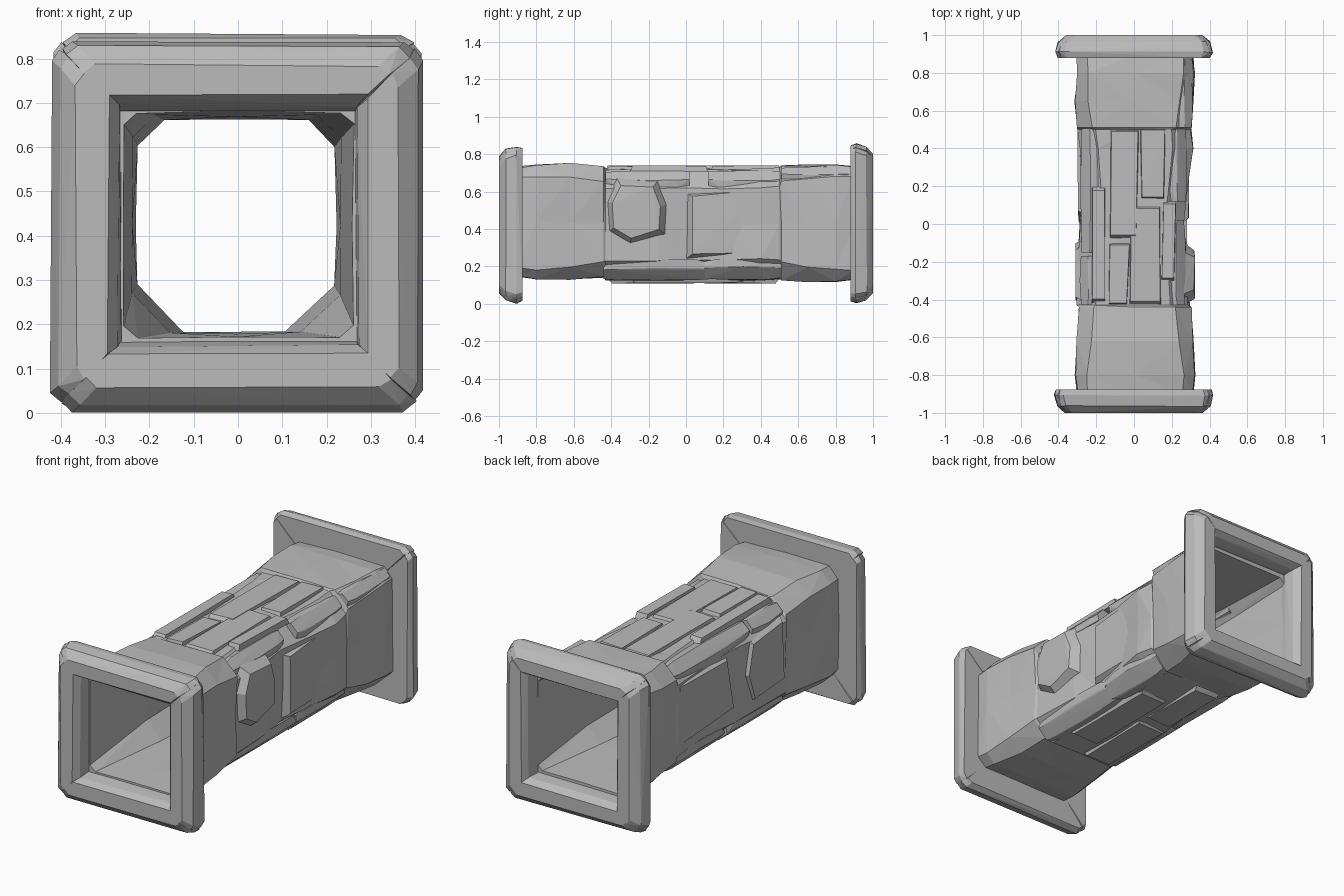
import bpy, bmesh, random
from mathutils import Vector

random.seed(4)
if "Cube" in bpy.data.objects:
    bpy.data.objects.remove(bpy.data.objects["Cube"], do_unlink=True)

stone = bpy.data.materials.new("grey stone")
stone.use_nodes = True
stone.diffuse_color = (0.5, 0.5, 0.5, 1)
bsdf = stone.node_tree.nodes["Principled BSDF"]
bsdf.inputs["Base Color"].default_value = (0.5, 0.5, 0.5, 1)
bsdf.inputs["Roughness"].default_value = 0.9


def wobble(amount):
    return random.uniform(-amount, amount)


def finish(name, bm):
    bmesh.ops.recalc_face_normals(bm, faces=bm.faces)
    mesh = bpy.data.meshes.new(name)
    bm.to_mesh(mesh)
    bm.free()
    mesh.materials.append(stone)
    obj = bpy.data.objects.new(name, mesh)
    bpy.context.collection.objects.link(obj)
    return obj


def hull(name, points):
    """Convex chiselled block around a set of points."""
    bm = bmesh.new()
    for p in points:
        bm.verts.new(p)
    result = bmesh.ops.convex_hull(bm, input=bm.verts)
    loose = [g for g in result["geom_interior"] if isinstance(g, bmesh.types.BMVert)]
    bmesh.ops.delete(bm, geom=loose, context="VERTS")
    return finish(name, bm)


def ring(bm, y, x0, x1, z0, z1, low, high, rough):
    """Chamfered square cross-section with a midpoint on each side."""
    xm, zm = (x0 + x1) / 2, (z0 + z1) / 2
    outline = [(x0 + low, z0), (xm, z0), (x1 - low, z0), (x1, z0 + low),
               (x1, zm), (x1, z1 - high), (x1 - high, z1), (xm, z1),
               (x0 + high, z1), (x0, z1 - high), (x0, zm), (x0, z0 + low)]
    return [bm.verts.new((x + wobble(rough), y, z + wobble(rough))) for x, z in outline]


# Hollow tunnel: the outer skin runs front to back, the inner skin returns
outer = [(-.90, -.30, .31, .15, .73, .04, .05), (-.80, -.31, .32, .135, .74, .05, .06),
         (-.62, -.30, .31, .13, .75, .07, .07), (-.44, -.29, .30, .14, .73, .08, .08),
         (-.43, -.30, .29, .13, .72, .10, .10), (-.15, -.30, .28, .12, .72, .11, .10),
         (0, -.29, .26, .12, .72, .11, .10), (.20, -.28, .28, .12, .72, .11, .10),
         (.40, -.29, .31, .13, .72, .11, .10), (.50, -.30, .30, .13, .725, .11, .10),
         (.51, -.30, .30, .13, .735, .09, .08), (.65, -.31, .31, .12, .74, .08, .07),
         (.80, -.30, .32, .12, .74, .06, .06), (.90, -.30, .31, .13, .73, .05, .05)]
inner = [(.90, -.26, .26, .17, .68, .03, .03), (.50, -.25, .24, .18, .67, .08, .05),
         (.05, -.23, .22, .18, .66, .11, .06), (-.44, -.24, .23, .18, .67, .09, .05),
         (-.90, -.26, .26, .17, .68, .03, .03)]
bm = bmesh.new()
rings = [ring(bm, *s, 0.006) for s in outer] + [ring(bm, *s, 0.004) for s in inner]
for a, b in zip(rings, rings[1:] + rings[:1]):
    for i in range(len(a)):
        j = (i + 1) % len(a)
        bm.faces.new((a[i], a[j], b[j], b[i]))
bmesh.ops.triangulate(bm, faces=bm.faces)
finish("tunnel_wall", bm)


# End frames: four mitred, chamfered beams around each opening
def end_frame(label, face_y, back_y, x0, x1, z0, z1):
    xm, zm = (x0 + x1) / 2, (z0 + z1) / 2
    wide, tall = (x1 - x0) / 2, (z1 - z0) / 2
    step = back_y - face_y
    levels = [(0, .055, .125), (.3, .015, .148), (.75, 0, .155), (1, .012, .155)]
    beams = {"bottom": (0, -1), "top": (0, 1), "left": (1, 0), "right": (-1, 0)}
    for side, (dx, dz) in beams.items():
        half, reach = (wide, tall) if dz else (tall, wide)
        points = []
        for t, out, inn in levels:
            for end in (-1, 1):
                for r, along in ((out, out + .045), (out + .02, out + .02), (inn, inn)):
                    u, v = end * (half - along), reach - r
                    x, z = (u, v * dz) if dz else (v * dx, u)
                    y = face_y + t * step + (wobble(.004) if 0 < t < 1 else 0)
                    points.append((xm + x + wobble(.005), y, zm + z + wobble(.005)))
        hull(f"{label}_frame_{side}", points)


end_frame("front", -1, -.875, -.42, .42, .005, .84)
end_frame("back", 1, .88, -.415, .415, .005, .855)


# Stone slabs: a polygon in the wall plane, raised with sloping edges
def slab(name, place, polygon, base, height, shrink=.85):
    cu = sum(p[0] for p in polygon) / len(polygon)
    cv = sum(p[1] for p in polygon) / len(polygon)
    points = []
    for u, v in polygon:
        points.append(place(u, v, base))
        points.append(place(cu + (u - cu) * shrink, cv + (v - cv) * shrink,
                            base + height + wobble(.004)))
    hull(name, points)


def on_top(u, v, h):
    return Vector((u, v, h))


def on_bottom(u, v, h):
    return Vector((u, v, .845 - h))


def on_left(u, v, h):
    return Vector((h, u, v))


def on_right(u, v, h):
    return Vector((-h, u, v))


def box(u0, u1, v0, v1, skew=.01):
    return [(u0 + wobble(skew), v0), (u1 + wobble(skew), v0),
            (u1 + wobble(skew), v1), (u0 + wobble(skew), v1)]


# Roof and floor slabs
roof = [(-.13, .02, -.08, .51), (.03, .17, .13, .51), (-.14, -.03, -.43, -.10),
        (-.02, .14, -.43, .10), (-.23, -.15, -.42, .20), (.15, .22, -.30, .12)]
for n, r in enumerate(roof):
    slab(f"roof_slab_{n + 1}", on_top, box(*r), .705, .032, .93)
floor = [(-.18, .0, -.42, .05), (.02, .19, -.30, .30), (-.16, .0, .08, .50)]
for n, r in enumerate(floor):
    slab(f"floor_slab_{n + 1}", on_bottom, box(*r), .71, .025, .9)

# Side slabs and the round boulder
slab("left_boulder", on_left, [(-.43, .55), (-.37, .67), (-.15, .66), (-.10, .53),
                               (-.11, .37), (-.30, .31), (-.42, .38)], .265, .055, .78)
slab("left_wall_slab", on_left, [(0, .24), (.50, .25), (.51, .60), (.42, .63),
                                 (0, .59)], .255, .035, .88)
slab("right_wall_slab", on_right, [(-.43, .30), (-.14, .28), (-.08, .45), (-.12, .63),
                                   (-.41, .66)], .27, .04, .86)
slab("right_long_slab", on_right, [(-.02, .30), (.50, .27), (.50, .62), (.05, .61)],
     .265, .03, .9)


# Long edge stones lying on the chamfers
def edge_stone(name, x, z, y0, y1, out, size):
    nx, nz = out
    points = []
    for y, k in ((y0, .8), (y0 + .06, 1), ((y0 + y1) / 2, 1.1), (y1 - .06, 1), (y1, .8)):
        for across, lift in ((-1, 0), (-.6, .03), (.6, .03), (1, 0), (0, -.03)):
            s = across * size * k
            points.append((x + nx * lift - nz * s + wobble(.003), y,
                           z + nz * lift + nx * s + wobble(.003)))
    hull(name, points)


d = .707
edge_stone("lower_left_edge_front", .225, .18, -.44, .12, (d, -d), .075)
edge_stone("lower_left_edge_back", .235, .185, .10, .51, (d, -d), .075)
edge_stone("lower_right_edge_front", -.235, .185, -.43, .05, (-d, -d), .07)
edge_stone("lower_right_edge_back", -.23, .185, .06, .51, (-d, -d), .07)
edge_stone("upper_left_edge", .23, .665, .12, .51, (d, d), .06)
edge_stone("upper_left_edge_front", .225, .665, -.43, .02, (d, d), .055)
edge_stone("upper_right_edge", -.235, .665, -.15, .51, (-d, d), .06)
edge_stone("upper_right_edge_front", -.24, .665, -.43, -.17, (-d, d), .055)
edge_stone("back_upper_left_edge", .265, .69, .51, .87, (d, d), .05)
